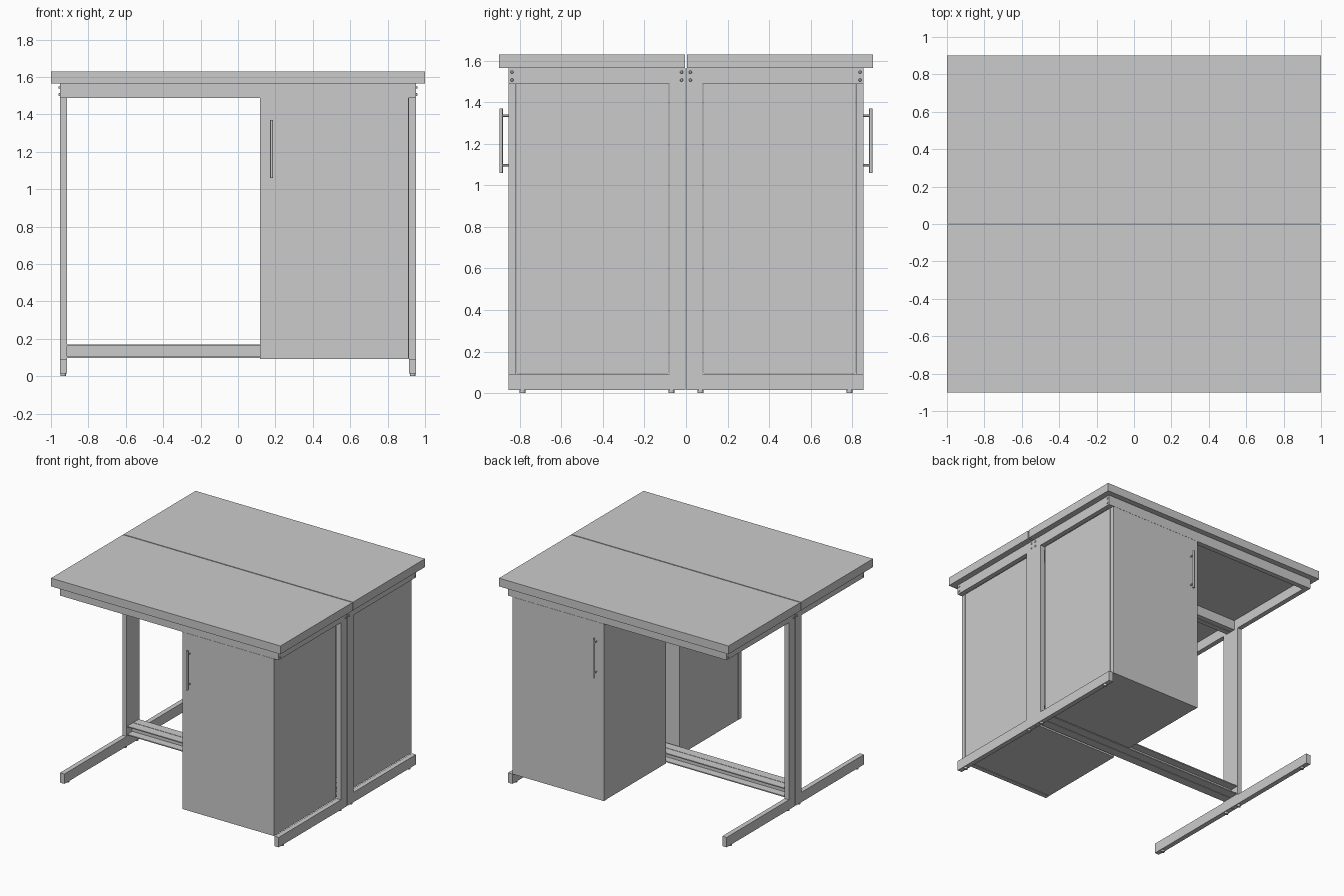
import bpy, bmesh, math
from mathutils import Vector

if "Cube" in bpy.data.objects:
    bpy.data.objects.remove(bpy.data.objects["Cube"])


def make(name, bm):
    me = bpy.data.meshes.new(name)
    bmesh.ops.recalc_face_normals(bm, faces=bm.faces)
    bm.to_mesh(me)
    bm.free()
    ob = bpy.data.objects.new(name, me)
    bpy.context.collection.objects.link(ob)
    return ob


def box(name, x, y, z):
    bm = bmesh.new()
    bmesh.ops.create_cube(bm, size=1)
    for v in bm.verts:
        for i, (a, b) in enumerate((x, y, z)):
            v.co[i] = (a + b) / 2 + v.co[i] * (b - a)
    return make(name, bm)


def rod(name, a, b, r1, r2=None, seg=16):
    a, b = Vector(a), Vector(b)
    bm = bmesh.new()
    bmesh.ops.create_cone(bm, cap_ends=True, segments=seg, radius1=r1,
                          radius2=r1 if r2 is None else r2, depth=(b - a).length)
    rot = (b - a).to_track_quat('Z', 'Y')
    for v in bm.verts:
        v.co = rot @ v.co + (a + b) / 2
    for f in bm.faces:
        f.smooth = len(f.verts) == 4
    for e in bm.edges:
        e.smooth = len(e.link_faces) == 2 and all(f.smooth for f in e.link_faces)
    return make(name, bm)


def extrude_x(name, profile, x0, x1):
    bm = bmesh.new()
    face = bm.faces.new([bm.verts.new((x0, y, z)) for y, z in profile])
    ext = bmesh.ops.extrude_face_region(bm, geom=[face])['geom']
    bmesh.ops.translate(bm, vec=(x1 - x0, 0, 0),
                        verts=[g for g in ext if isinstance(g, bmesh.types.BMVert)])
    return make(name, bm)


# Two identical desks stand back to back, mirrored across y = 0
for side, s in (("front", -1), ("back", 1)):
    def Y(a, b):
        return tuple(sorted((s * a, s * b)))

    # Worktop and the rails under it
    box(f"{side}_worktop", (-1, 1), Y(0.004, 0.9), (1.565, 1.63))
    box(f"{side}_outer_rail", (-0.915, 0.915), Y(0.815, 0.855), (1.488, 1.565))
    box(f"{side}_inner_rail", (-0.915, 0.915), Y(0.002, 0.042), (1.488, 1.565))

    # C-shaped leg frames with bolts and levelling pads
    for end, e in (("left", -1), ("right", 1)):
        X = tuple(sorted((e * 0.915, e * 0.953)))
        box(f"{side}_{end}_top_arm", X, Y(0.002, 0.855), (1.488, 1.565))
        box(f"{side}_{end}_post", X, Y(0.002, 0.08), (0.092, 1.488))
        box(f"{side}_{end}_foot", X, Y(0.002, 0.855), (0.014, 0.092))
        for y in (0.07, 0.787):
            rod(f"{side}_{end}_pad", (e * 0.934, s * y, 0), (e * 0.934, s * y, 0.016), 0.014)
        for y in (0.021, 0.838):
            for z in (1.507, 1.545):
                rod(f"{side}_{end}_bolt", (e * 0.952, s * y, z), (e * 0.959, s * y, z),
                    0.008, 0.005)

    # Channel stretcher between the posts, open to the outside
    t = 0.008
    channel = [(0.002, 0.098), (0.072, 0.098), (0.072, 0.098 + t), (0.002 + t, 0.098 + t),
               (0.002 + t, 0.17 - t), (0.072, 0.17 - t), (0.072, 0.17), (0.002, 0.17)]
    extrude_x(f"{side}_stretcher", [(s * y, z) for y, z in channel], -0.915, 0.915)

    # Cabinet with door and bar handle
    box(f"{side}_cabinet", (0.117, 0.913), Y(0.085, 0.817), (0.094, 1.488))
    box(f"{side}_door", (0.117, 0.912), Y(0.819, 0.855), (0.092, 1.487))
    rod(f"{side}_handle_bar", (0.18, s * 0.89, 1.06), (0.18, s * 0.89, 1.37), 0.008)
    for z in (1.097, 1.335):
        rod(f"{side}_handle_standoff", (0.18, s * 0.854, z), (0.18, s * 0.89, z), 0.005)
